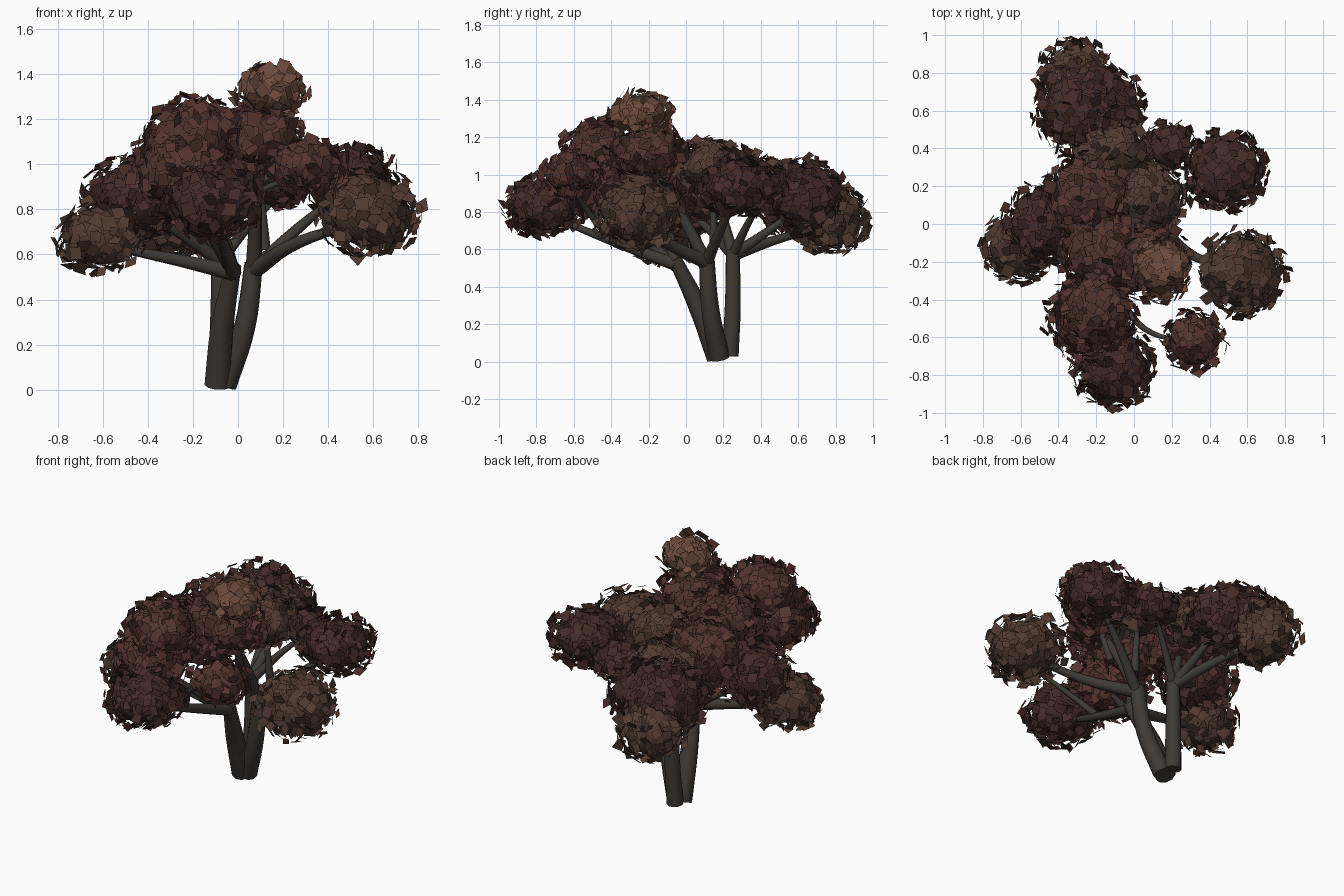
import bpy, bmesh, math, random
from mathutils import Vector, Matrix

if "Cube" in bpy.data.objects:
    bpy.data.objects.remove(bpy.data.objects["Cube"])

random.seed(7)


def material(name, rgb):
    m = bpy.data.materials.new(name)
    m.diffuse_color = (*rgb, 1)
    m.use_nodes = True
    m.node_tree.nodes["Principled BSDF"].inputs["Base Color"].default_value = m.diffuse_color
    return m


BARK = material("bark", (0.048, 0.042, 0.036))
LEAF = {
    "red": material("red_leaf", (0.085, 0.034, 0.027)),
    "dark": material("dark_leaf", (0.055, 0.024, 0.02)),
    "brown": material("brown_leaf", (0.08, 0.043, 0.03)),
    "light": material("light_leaf", (0.15, 0.07, 0.047)),
}


def limb(name, pts):
    """Tapered round limb through (x, y, z, radius) points."""
    cu = bpy.data.curves.new(name, 'CURVE')
    cu.dimensions = '3D'
    cu.bevel_depth = 1
    cu.bevel_resolution = 3
    cu.resolution_u = 5
    cu.use_fill_caps = True
    sp = cu.splines.new('BEZIER')
    sp.bezier_points.add(len(pts) - 1)
    for bp, (x, y, z, r) in zip(sp.bezier_points, pts):
        bp.co = (x, y, z)
        bp.radius = r
        bp.handle_left_type = bp.handle_right_type = 'AUTO'
    ob = bpy.data.objects.new(name, cu)
    bpy.context.collection.objects.link(ob)
    cu.materials.append(BARK)
    bpy.ops.object.select_all(action='DESELECT')
    ob.select_set(True)
    bpy.context.view_layer.objects.active = ob
    bpy.ops.object.convert(target='MESH')
    bpy.ops.object.shade_smooth_by_angle(angle=math.radians(40))


def clump(name, x, y, z, r, flat, tone):
    """Flattened round core wrapped in a shell of loose square leaves."""
    bm = bmesh.new()
    c = Vector((x, y, z))
    squash = Matrix.Diagonal((1, 1, flat))
    bmesh.ops.create_icosphere(bm, subdivisions=3, radius=r * 0.86,
                               matrix=Matrix.Translation(c) @ squash.to_4x4())
    for f in bm.faces:
        f.smooth = True
    count = int(5600 * r * r)
    for i in range(count):
        # even spread over the sphere
        h = 1 - 2 * (i + 0.5) / count
        a = i * 2.39996 + random.uniform(-0.2, 0.2)
        s = math.sqrt(1 - h * h)
        d = Vector((s * math.cos(a), s * math.sin(a), h))
        n = (d + 0.42 * Vector([random.gauss(0, 1) for _ in range(3)])).normalized()
        t = n.orthogonal().normalized()
        t = Matrix.Rotation(random.uniform(0, 6.28), 3, n) @ t
        b = n.cross(t)
        p = c + squash @ d * r * random.uniform(0.86, 1.18)
        size = random.uniform(0.02, 0.032)
        vs = []
        for u, v in ((-1, -1), (1, -1), (1, 1), (-1, 1)):
            k = size * random.uniform(0.75, 1.2)
            vs.append(bm.verts.new(p + t * u * k + b * v * k))
        bm.faces.new(vs)
    me = bpy.data.meshes.new(name)
    bm.to_mesh(me)
    bm.free()
    me.materials.append(LEAF[tone])
    ob = bpy.data.objects.new(name, me)
    bpy.context.collection.objects.link(ob)


# three trunks rising from one root
front_top, right_top, back_top = (-0.02, -0.06, 0.55), (0.07, 0.11, 0.56), (-0.08, 0.25, 0.6)
limb("front_trunk", [(-0.09, 0.17, 0.02, 0.06), (-0.07, 0.07, 0.28, 0.052), (*front_top, 0.036)])
limb("right_trunk", [(-0.06, 0.18, 0.02, 0.055), (0.03, 0.13, 0.28, 0.048), (*right_top, 0.042)])
limb("back_trunk", [(-0.09, 0.235, 0.03, 0.048), (-0.08, 0.25, 0.3, 0.044), (*back_top, 0.038)])

# foliage clumps: x, y, z, radius, flattening, tone
CLUMPS = {
    "crown": (0.15, -0.24, 1.325, 0.15, 0.75, "light"),
    "right_back": (0.49, 0.28, 0.935, 0.2, 0.72, "dark"),
    "right_front": (0.58, -0.26, 0.79, 0.21, 0.85, "brown"),
    "front_right": (0.32, -0.62, 1.0, 0.15, 0.7, "red"),
    "front_low": (-0.11, -0.76, 0.83, 0.2, 0.75, "dark"),
    "front_high": (-0.2, -0.46, 1.13, 0.19, 0.85, "red"),
    "front_side": (-0.24, -0.5, 0.96, 0.21, 0.85, "red"),
    "left_low": (-0.61, -0.12, 0.68, 0.18, 0.8, "brown"),
    "left_high": (-0.47, 0.0, 0.85, 0.2, 0.85, "dark"),
    "centre_left": (-0.23, 0.15, 0.97, 0.23, 0.85, "red"),
    "centre": (0.09, 0.14, 1.03, 0.18, 0.7, "brown"),
    "centre_front": (-0.15, -0.15, 1.03, 0.23, 0.75, "red"),
    "upper": (0.09, -0.2, 1.12, 0.185, 0.75, "red"),
    "centre_back": (-0.12, 0.38, 0.96, 0.19, 0.7, "brown"),
    "back_inner": (-0.28, 0.61, 0.88, 0.23, 0.85, "dark"),
    "back_outer": (-0.31, 0.77, 0.76, 0.19, 0.9, "brown"),
    "back_right": (-0.13, 0.62, 0.87, 0.18, 0.9, "dark"),
    "small_back": (0.19, 0.41, 0.91, 0.125, 0.8, "dark"),
}
for nm, data in CLUMPS.items():
    clump(nm + "_foliage", *data)


def branch(start, target, r=0.028, rise=0.0, mid=None):
    """Branch from a fork into the underside of a clump."""
    a = Vector(start)
    e = Vector(CLUMPS[target][:3]) - Vector((0, 0, 0.04))
    m = Vector(mid) if mid else a.lerp(e, 0.5) + Vector((0, 0, rise))
    limb(target + "_branch", [(*(a - Vector((0, 0, 0.03))), r * 1.15), (*m, r * 0.8), (*e, r * 0.4)])


# branches fan out from the trunk tops, some forking again
branch(front_top, "front_low", 0.031, -0.02)
branch(front_top, "left_low", 0.033, -0.01)
branch(front_top, "front_side", 0.026, -0.03)
branch((-0.07, -0.42, 0.7), "front_right", 0.018, mid=(0.1, -0.58, 0.88))
branch(front_top, "centre_front", 0.027)
branch(right_top, "right_front", 0.034, mid=(0.27, -0.14, 0.655))
branch(right_top, "upper", 0.032)
branch((0.08, -0.1, 0.85), "crown", 0.022)
branch(right_top, "right_back", 0.029)
branch((0.12, 0.15, 0.65), "centre", 0.022)
branch(back_top, "back_outer", 0.03)
branch(back_top, "back_right", 0.028, -0.02)
branch(back_top, "centre_left", 0.028)
branch(back_top, "left_high", 0.028)
branch(back_top, "small_back", 0.024)
